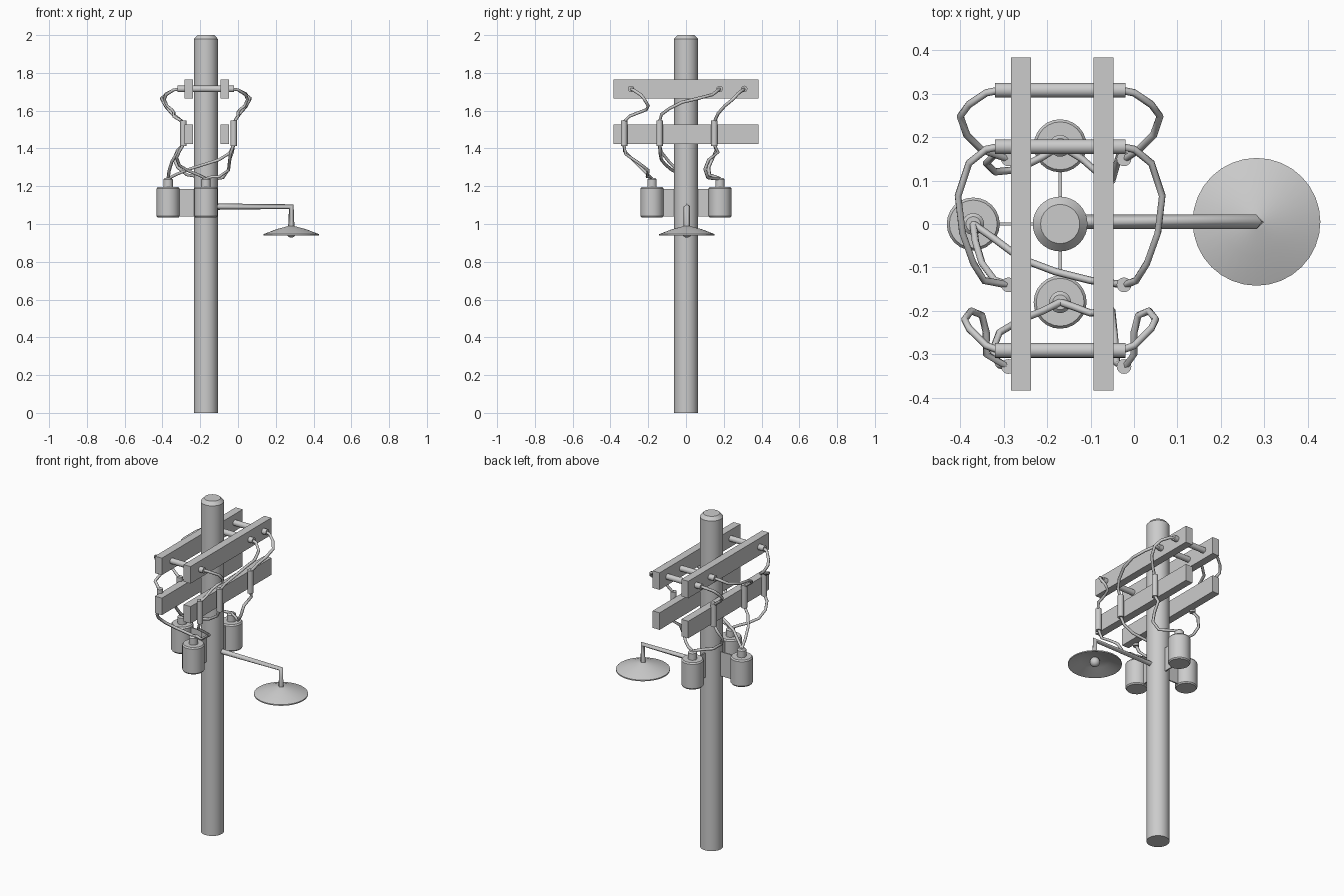
import bpy, bmesh, math
from mathutils import Vector, Matrix

PX = -0.17  # pole axis

def add_mesh(name, bm, smooth=True):
    bmesh.ops.recalc_face_normals(bm, faces=bm.faces)
    me = bpy.data.meshes.new(name)
    bm.to_mesh(me)
    bm.free()
    ob = bpy.data.objects.new(name, me)
    bpy.context.collection.objects.link(ob)
    if smooth:
        bpy.ops.object.select_all(action='DESELECT')
        ob.select_set(True)
        bpy.context.view_layer.objects.active = ob
        bpy.ops.object.shade_smooth_by_angle(angle=math.radians(35))
    return ob

def lathe(name, profile, loc, n=32, axis='Z'):
    """Revolve (radius, height) points; zero radius closes the end."""
    bm = bmesh.new()
    rings = []
    for r, h in profile:
        if r == 0:
            rings.append([bm.verts.new((0, 0, h))] * n)
        else:
            rings.append([bm.verts.new((r * math.cos(2 * math.pi * i / n),
                                        r * math.sin(2 * math.pi * i / n), h)) for i in range(n)])
    for a, b in zip(rings, rings[1:]):
        for i in range(n):
            j = (i + 1) % n
            vs = list(dict.fromkeys((a[i], a[j], b[j], b[i])))
            bm.faces.new(vs)
    if axis == 'X':
        bm.transform(Matrix.Rotation(math.pi / 2, 4, 'Y'))
    bm.transform(Matrix.Translation(loc))
    return add_mesh(name, bm)

def box(name, lo, hi):
    bm = bmesh.new()
    lo, hi = Vector(lo), Vector(hi)
    bmesh.ops.create_cube(bm, size=1, matrix=Matrix.Translation((lo + hi) / 2)
                          @ Matrix.Diagonal((*(hi - lo), 1)))
    return add_mesh(name, bm, False)

def tube(name, pts, r, res=1):
    cu = bpy.data.curves.new(name, 'CURVE')
    cu.dimensions = '3D'
    cu.bevel_depth, cu.bevel_resolution, cu.use_fill_caps = r, res, True
    sp = cu.splines.new('POLY')
    sp.points.add(len(pts) - 1)
    for p, co in zip(sp.points, pts):
        p.co = (*co, 1)
    ob = bpy.data.objects.new(name, cu)
    bpy.context.collection.objects.link(ob)
    bpy.ops.object.select_all(action='DESELECT')
    ob.select_set(True)
    bpy.context.view_layer.objects.active = ob
    bpy.ops.object.convert(target='MESH')
    return ob

# pole
lathe("pole", [(0, 0), (0.063, 0), (0.063, 1.98), (0.045, 2.0), (0, 2.0)], (PX, 0, 0))

# paired cross arms
for level, z in (("upper", 1.715), ("lower", 1.475)):
    for side, x in (("left", -0.26), ("right", -0.07)):
        box(f"{level}_crossarm_{side}", (x - 0.023, -0.383, z - 0.051), (x + 0.023, 0.383, z + 0.051))

# insulator rods through the upper arms
for i, y in enumerate((-0.291, 0.178, 0.308)):
    lathe(f"insulator_rod_{i}", [(0, -0.15), (0.017, -0.15), (0.017, 0.15), (0, 0.15)],
          (PX, y, 1.715), 16, 'X')

# fuses on the lower arms
for i, y in enumerate((-0.328, -0.14, 0.15)):
    for side, x in (("left", -0.289), ("right", -0.023)):
        lathe(f"fuse_{side}_{i}", [(0, -0.068), (0.017, -0.068), (0.017, 0.068), (0, 0.068)],
              (x, y, 1.481), 16)

# transformers, each on a flat bracket
can = [(0, 1.035), (0.056, 1.035), (0.061, 1.042), (0.061, 1.188), (0.055, 1.196), (0.025, 1.196),
       (0.025, 1.235), (0.017, 1.243), (0, 1.243)]
for name, x, y in (("front", PX, -0.18), ("back", PX, 0.18), ("left", -0.37, 0)):
    lathe(f"transformer_{name}", can, (x, y, 0), 24)
    t = 0.004
    box(f"bracket_{name}", (min(x, PX) - t, min(y, 0) - t, 1.04), (max(x, PX) + t, max(y, 0) + t, 1.185))

# street lamp
tube("lamp_arm", [(-0.13, 0.005, 1.092), (0.282, 0.005, 1.092), (0.282, 0.005, 0.98)], 0.017, 0)
lathe("lamp_shade", [(0, 0.992), (0.02, 0.988), (0.08, 0.972), (0.147, 0.946), (0.147, 0.939),
                     (0.138, 0.941), (0.08, 0.964), (0, 0.982)], (0.282, 0.005, 0))
bulb = [(0.028 * math.sin(math.pi * i / 8) if 0 < i < 8 else 0, 0.028 * math.cos(math.pi * i / 8))
        for i in range(9)]
lathe("lamp_bulb", bulb, (0.282, 0.005, 0.956), 16)

# upper cables: rod end to fuse top, mirrored across the pole
upper = [
    [(-0.03, -0.291, 1.715), (0, -0.28, 1.71), (0.04, -0.24, 1.685), (0.05, -0.22, 1.66),
     (0.035, -0.2, 1.625), (0.01, -0.21, 1.605), (0, -0.25, 1.59), (0, -0.3, 1.57), (-0.02, -0.328, 1.54)],
    [(-0.03, 0.178, 1.715), (0, 0.172, 1.71), (0.04, 0.14, 1.685), (0.065, 0.065, 1.665),
     (0.055, -0.02, 1.645), (0.03, -0.09, 1.61), (0.005, -0.13, 1.58), (-0.02, -0.14, 1.54)],
    [(-0.03, 0.308, 1.715), (0, 0.302, 1.71), (0.04, 0.275, 1.69), (0.06, 0.248, 1.66),
     (0.045, 0.205, 1.625), (0.01, 0.17, 1.585), (-0.02, 0.15, 1.54)],
]
for i, pts in enumerate(upper):
    tube(f"upper_cable_right_{i}", pts, 0.0085)
    left = [(2 * PX - x, y, z) for x, y, z in pts]
    left[-1] = (-0.292, left[-1][1], 1.54)
    tube(f"upper_cable_left_{i}", left, 0.0085)

# lower cables: fuse bottom to transformer cap
lower = [
    [(-0.289, -0.328, 1.42), (-0.31, -0.325, 1.385), (-0.325, -0.29, 1.35), (-0.31, -0.25, 1.31),
     (-0.26, -0.22, 1.28), (-0.21, -0.2, 1.26), (PX, -0.18, 1.24)],
    [(-0.023, -0.328, 1.42), (-0.04, -0.32, 1.37), (-0.045, -0.26, 1.33), (-0.05, -0.2, 1.285),
     (-0.1, -0.205, 1.25), (-0.14, -0.19, 1.25), (PX, -0.18, 1.24)],
    [(-0.289, -0.14, 1.42), (-0.32, -0.13, 1.38), (-0.35, -0.09, 1.33), (-0.365, -0.04, 1.28),
     (-0.37, 0, 1.24)],
    [(-0.023, -0.14, 1.42), (-0.045, -0.137, 1.375), (-0.1, -0.13, 1.34), (-0.18, -0.11, 1.315),
     (-0.26, -0.08, 1.29), (-0.32, -0.035, 1.265), (-0.37, 0, 1.24)],
    [(-0.289, 0.15, 1.42), (-0.32, 0.16, 1.39), (-0.34, 0.14, 1.345), (-0.32, 0.12, 1.3),
     (-0.27, 0.125, 1.26), (-0.21, 0.155, 1.25), (PX, 0.18, 1.24)],
    [(-0.023, 0.15, 1.42), (-0.03, 0.17, 1.38), (-0.045, 0.12, 1.34), (-0.05, 0.1, 1.29),
     (-0.08, 0.115, 1.245), (-0.12, 0.15, 1.24), (PX, 0.18, 1.24)],
]
for i, pts in enumerate(lower):
    tube(f"lower_cable_{i}", pts, 0.0085)
